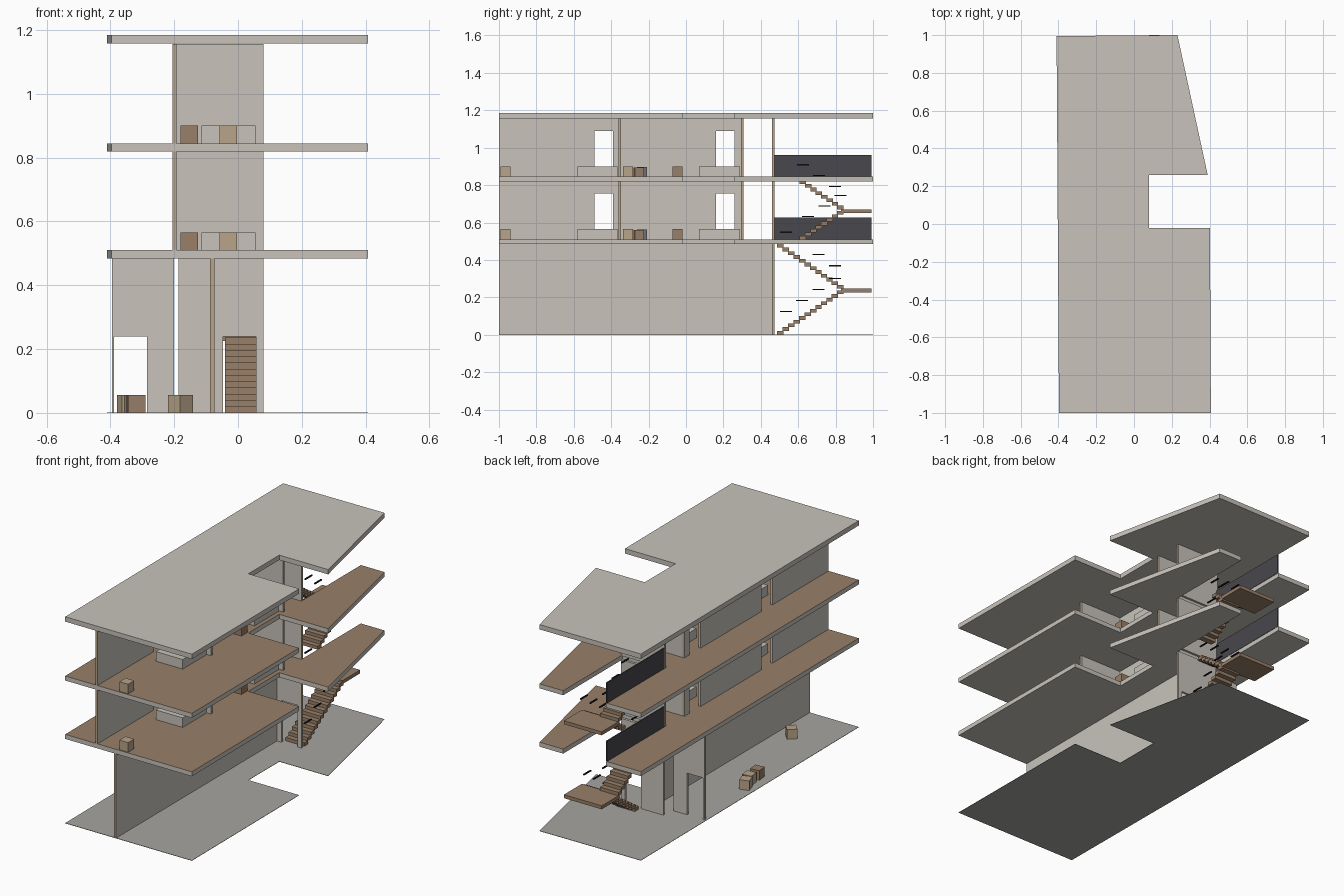
import bpy, bmesh
from mathutils import Matrix, Vector

cube = bpy.data.objects.get("Cube")
if cube:
    bpy.data.objects.remove(cube, do_unlink=True)


def material(name, r, g, b):
    m = bpy.data.materials.new(name)
    m.use_nodes = True
    m.diffuse_color = (r, g, b, 1)
    bsdf = next(n for n in m.node_tree.nodes if n.type == 'BSDF_PRINCIPLED')
    bsdf.inputs["Base Color"].default_value = (r, g, b, 1)
    return m


concrete = material("pale concrete", 0.58, 0.55, 0.50)
wood = material("brown wood", 0.32, 0.215, 0.14)
tan = material("tan", 0.48, 0.37, 0.25)
ground_grey = material("ground grey", 0.38, 0.375, 0.35)
charcoal = material("charcoal", 0.065, 0.065, 0.075)
black = material("black", 0.01, 0.01, 0.012)
chair_grey = material("slate grey", 0.16, 0.17, 0.19)


def finish(name, bm, mats):
    bmesh.ops.recalc_face_normals(bm, faces=bm.faces)
    mesh = bpy.data.meshes.new(name)
    bm.to_mesh(mesh)
    bm.free()
    for m in mats:
        mesh.materials.append(m)
    ob = bpy.data.objects.new(name, mesh)
    bpy.context.collection.objects.link(ob)
    return ob


def prism(points, offset):
    """Extrude a closed outline of 3D points along an offset."""
    bm = bmesh.new()
    face = bm.faces.new([bm.verts.new(p) for p in points])
    new = bmesh.ops.extrude_face_region(bm, geom=[face], use_keep_orig=True)
    verts = [g for g in new["geom"] if isinstance(g, bmesh.types.BMVert)]
    bmesh.ops.translate(bm, verts=verts, vec=offset)
    bmesh.ops.recalc_face_normals(bm, faces=bm.faces)
    return bm


def box(name, mat, x0, x1, y0, y1, z0, z1, turn=0):
    bm = bmesh.new()
    add_box(bm, x0, x1, y0, y1, z0, z1, turn)
    return finish(name, bm, [mat])


def add_box(bm, x0, x1, y0, y1, z0, z1, turn=0):
    mid = Vector((x0 + x1, y0 + y1, z0 + z1)) / 2
    size = Matrix.Diagonal((x1 - x0, y1 - y0, z1 - z0, 1))
    bmesh.ops.create_cube(bm, size=1, matrix=Matrix.Translation(mid)
                          @ Matrix.Rotation(turn, 4, 'Z') @ size)


def cubes(name, mat, x, y, z, turn=0, s=0.055):
    return box(name, mat, x - s / 2, x + s / 2, y - s / 2, y + s / 2, z, z + s, turn)


def slab(name, outline, z0, z1, top):
    bm = prism([(x, y, z0) for x, y in outline], (0, 0, z1 - z0))
    for f in bm.faces:
        f.material_index = int(f.normal.z > 0.5)
    return finish(name, bm, [concrete, top])


def wall(name, axis, at, start, end, z0, z1, doors=(), door_top=0.24, thick=0.013):
    """Thin wall along x or y with door gaps; its two ends are tan."""
    outline = [(start, z0)]
    for a, b in doors:
        outline += [(a, z0), (a, z0 + door_top), (b, z0 + door_top), (b, z0)]
    outline += [(end, z0), (end, z1), (start, z1)]
    k = 'xy'.index(axis)
    points = [(u, at, z) if k == 0 else (at, u, z) for u, z in outline]
    bm = prism(points, (0, thick, 0) if k == 0 else (thick, 0, 0))
    for f in bm.faces:
        u = f.calc_center_median()[k]
        is_end = abs(f.normal[k]) > 0.9 and min(abs(u - start), abs(u - end)) < 0.001
        f.material_index = int(is_end)
    return finish(name, bm, [concrete, tan])


# Floor plates: the middle ones have a stair opening at the back
front_part = [(-0.397, -1), (0.407, -1), (0.402, -0.02), (0.08, -0.02),
              (0.08, 0.26), (0.39, 0.26), (0.23, 1)]
back_left = [(-0.41, 0.995)]
stair_opening = [(0.08, 1), (0.08, 0.46), (-0.19, 0.46), (-0.19, 0.995)]
slab("ground_plate", front_part + back_left, -0.001, 0.001, ground_grey).data.materials[0] = ground_grey
LEVELS = [0.51, 0.845]
for i, z in enumerate(LEVELS):
    slab(f"floor_plate_{i + 1}", front_part + stair_opening + back_left, z - 0.026, z, wood)
slab("roof_plate", front_part + back_left, 1.157, 1.185, concrete)

# Ground floor walls
wall("ground_long_wall", 'y', -0.087, -1, 0.46, 0, 0.485)
wall("ground_stair_wall", 'x', 0.46, -0.187, 0.08, 0, 0.485, [(-0.047, 0.057)])
wall("ground_side_wall", 'x', 0.385, -0.395, -0.2, 0, 0.485, [(-0.388, -0.285)])

# Upper floors: walls, stair guard and furniture
for i, z in enumerate(LEVELS):
    top = z + 0.311
    n = i + 1
    wall(f"long_wall_{n}", 'y', -0.205, -1, 0.308, z, top, [(-0.49, -0.39), (0.16, 0.26)], 0.245)
    for part, y in (("room", -0.36), ("bath", 0.295), ("stair", 0.46)):
        wall(f"{part}_wall_{n}", 'x', y, -0.195, 0.08, z, top)
    box(f"stair_guard_{n}", charcoal, -0.195, -0.188, 0.465, 0.993, z, z + 0.117)
    box(f"front_bed_{n}", concrete, -0.115, 0.055, -0.58, -0.365, z, z + 0.055)
    box(f"rear_bed_{n}", concrete, -0.115, 0.055, 0.07, 0.29, z, z + 0.055)
    cubes(f"front_stool_{n}", tan, -0.03, -0.965, z)
    cubes(f"front_bedside_{n}", wood, -0.153, -0.4, z)
    cubes(f"rear_bedside_{n}", wood, 0.045, -0.045, z)
    cubes(f"tan_seat_{n}", tan, 0.0, -0.31, z)
    cubes(f"brown_seat_{n}", wood, -0.02, -0.253, z, 0.15, 0.05)
    cubes(f"grey_seat_{n}", chair_grey, -0.06, -0.235, z, 0, 0.052)

# Loose seats on the ground
cubes("ground_tan_seat", tan, -0.18, -0.70, 0.001, 0.75)
cubes("ground_seat_a", tan, -0.345, -0.05, 0.001, 0.3)
cubes("ground_seat_b", tan, -0.325, -0.11, 0.001, 0.15)
cubes("ground_seat_c", wood, -0.32, -0.19, 0.001, 0.1)


def flight(name, x0, x1, y0, y1, z0, z1, steps, rail_x):
    """Row of step blocks, with short handrail bars floating above."""
    dy, dz = (y1 - y0) / steps, (z1 - z0) / steps
    treads, rails = bmesh.new(), bmesh.new()
    for i in range(steps):
        y, z = y0 + (i + 0.5) * dy, z0 + i * dz
        add_box(treads, x0, x1, y - 0.017, y + 0.017, z, z + dz)
        if i % 3 == 1:
            add_box(rails, rail_x - 0.004, rail_x + 0.004, y - 0.032, y + 0.032,
                    z + 0.1, z + 0.106)
    finish(name + "_steps", treads, [wood])
    finish(name + "_rail_bars", rails, [black])


# Two switchback stairs: lower flight, landing, upper flight
for n, base, top, start, steps in ((1, 0.001, 0.485, 0.49, 12), (2, 0.51, 0.825, 0.61, 8)):
    mid = (base + top) / 2 - 0.007
    flight(f"lower_flight_{n}", -0.04, 0.08, start, 0.84, base, mid, steps, 0.07)
    box(f"landing_{n}", wood, -0.16, 0.08, 0.83, 0.993, mid - 0.01, mid + 0.01)
    flight(f"upper_flight_{n}", -0.16, -0.045, 0.84, start, mid + 0.01, top, steps, -0.05)
